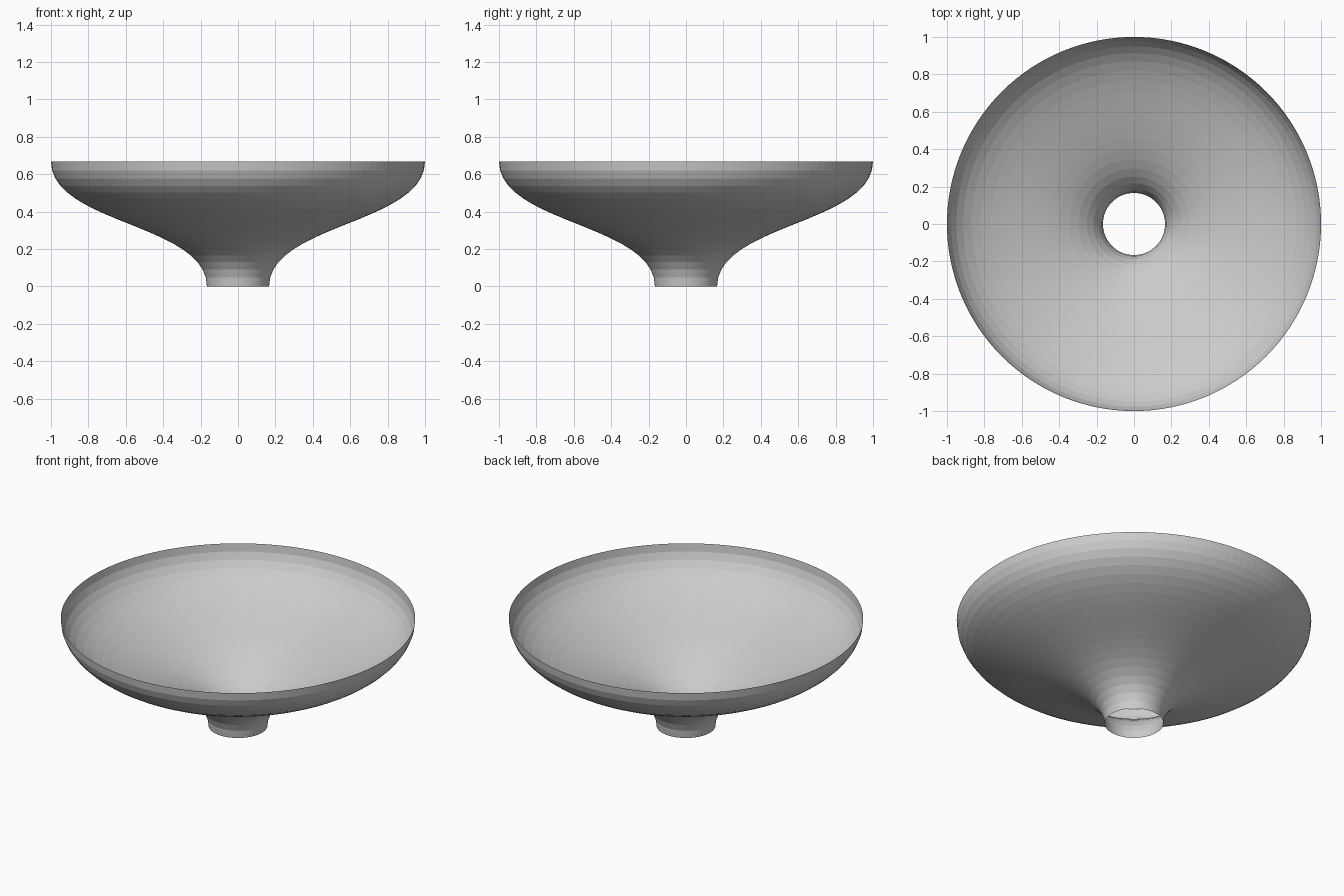
import bpy, bmesh, math

if "Cube" in bpy.data.objects:
    bpy.data.objects.remove(bpy.data.objects["Cube"])

R0, R1, H = 0.166, 1.0, 0.668   # neck radius, rim radius, height
RINGS, SIDES = 20, 128

grey = bpy.data.materials.new("light_grey")
grey.diffuse_color = (0.6, 0.6, 0.6, 1)
grey.use_nodes = True
grey.node_tree.nodes["Principled BSDF"].inputs["Base Color"].default_value = grey.diffuse_color


def profile(t):
    """S-curve that leaves the neck and meets the rim vertically."""
    r = R0 + (R1 - R0) * (3 * t**2 - 2 * t**3)
    z = H * (1.5 * t - 1.5 * t**2 + t**3)
    return r, z


# open flared dish: one thin sheet revolved around z
bm = bmesh.new()
rings = []
for i in range(RINGS + 1):
    r, z = profile(i / RINGS)
    rings.append([bm.verts.new((r * math.cos(a), r * math.sin(a), z))
                  for a in (2 * math.pi * k / SIDES for k in range(SIDES))])
for low, high in zip(rings, rings[1:]):
    for k in range(SIDES):
        n = (k + 1) % SIDES
        bm.faces.new((low[k], low[n], high[n], high[k]))

mesh = bpy.data.meshes.new("flared_dish")
bm.to_mesh(mesh)
bm.free()
mesh.materials.append(grey)
dish = bpy.data.objects.new("flared_dish", mesh)
bpy.context.collection.objects.link(dish)
